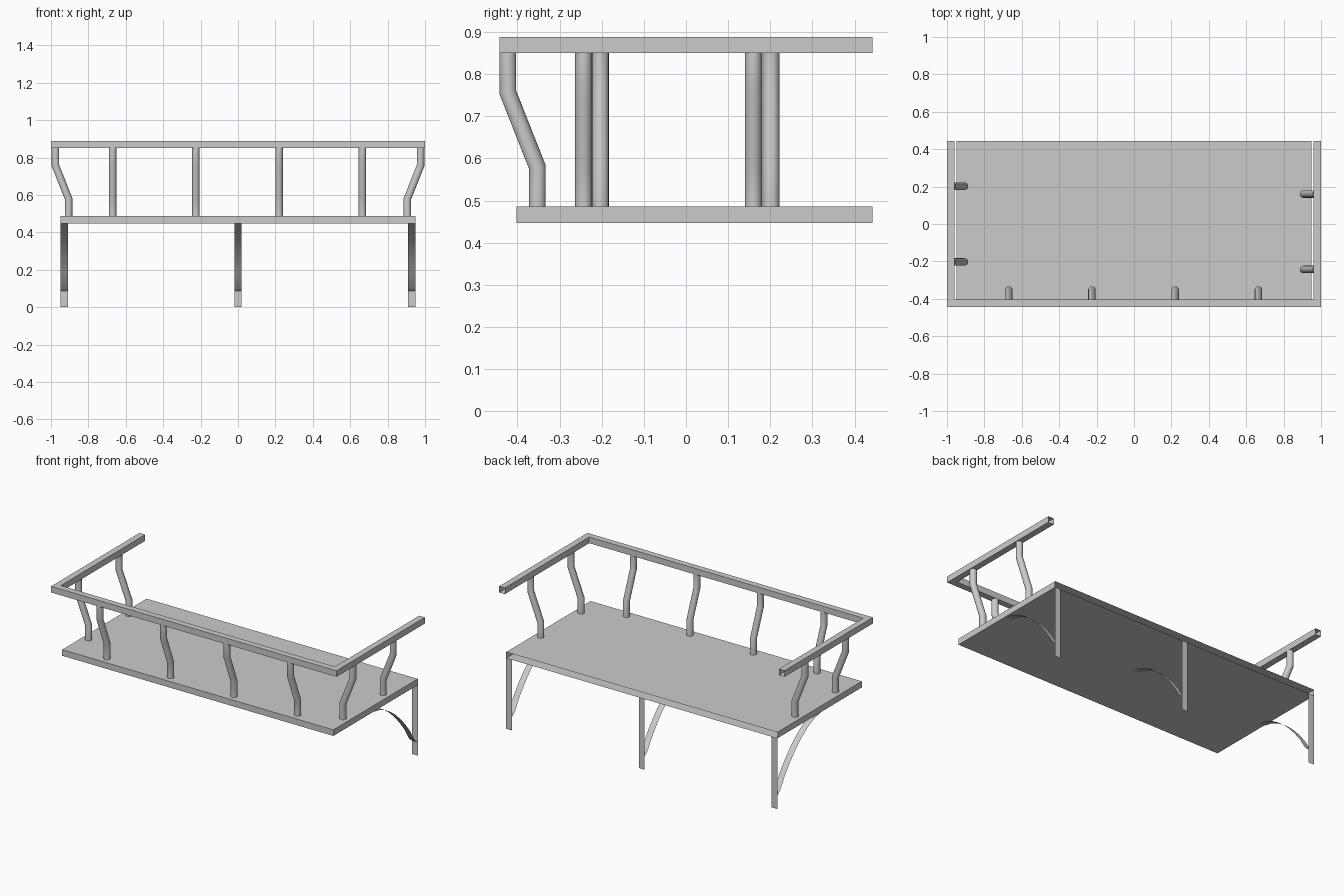
import bpy, bmesh, math
from mathutils import Vector

if "Cube" in bpy.data.objects:
    bpy.data.objects.remove(bpy.data.objects["Cube"])

BACK = 0.4425      # wall plane; every part is open on this side
FLOOR_TOP, RAIL_LOW = 0.486, 0.85


def finish(name, bm, smooth=False, normals=True):
    if normals:
        bmesh.ops.recalc_face_normals(bm, faces=bm.faces)
    me = bpy.data.meshes.new(name)
    bm.to_mesh(me)
    bm.free()
    ob = bpy.data.objects.new(name, me)
    bpy.context.collection.objects.link(ob)
    if smooth:
        bpy.context.view_layer.objects.active = ob
        ob.select_set(True)
        bpy.ops.object.shade_smooth_by_angle(angle=math.radians(35))
        ob.select_set(False)
    return ob


def skin(bm, rings, closed):
    """Bridge successive rings of points with quads."""
    vs = [[bm.verts.new(p) for p in r] for r in rings]
    for a, b in zip(vs, vs[1:]):
        n = len(a)
        for i in range(n if closed else n - 1):
            j = (i + 1) % n
            bm.faces.new((a[i], a[j], b[j], b[i]))


# Floor slab: box without its back face
bm = bmesh.new()
bmesh.ops.create_cube(bm, size=1)
for v in bm.verts:
    v.co = (v.co.x * 1.9, 0.02 + v.co.y * 0.845, 0.4665 + v.co.z * 0.039)
bmesh.ops.recalc_face_normals(bm, faces=bm.faces)
back = [f for f in bm.faces if f.normal.y > 0.9]
bmesh.ops.delete(bm, geom=back, context='FACES_ONLY')
finish("floor_slab", bm, normals=False)

# Handrail: square tube swept in a mitred U, open at the wall
path = [(-1, BACK, 0), (-1, -BACK, 1), (1, -BACK, 1), (1, BACK, 0)]
rings = []
for x, y, corner in path:
    xi, yi = x - math.copysign(0.04, x), y + 0.04 * corner
    rings.append([(x, y, RAIL_LOW), (x, y, 0.889), (xi, yi, 0.889), (xi, yi, RAIL_LOW)])
bm = bmesh.new()
skin(bm, rings, True)
finish("handrail", bm)


# Balusters: round bars that kink outward halfway up
def baluster(name, base, out, sides=16, r=0.02):
    base, out = Vector(base), Vector(out)
    rings = []
    for off, z, tilt in ((0, FLOOR_TOP, 0), (0, 0.58, 1), (0.07, 0.757, 1), (0.07, RAIL_LOW, 0)):
        ring = []
        for i in range(sides):
            a = 2 * math.pi * i / sides
            d = Vector((math.cos(a), math.sin(a), 0)) * r
            c = base + out * off + d
            ring.append((c.x, c.y, z - 0.187 * tilt * d.dot(out)))
        rings.append(ring)
    bm = bmesh.new()
    skin(bm, rings, True)
    finish(name, bm, smooth=True)


for i, x in enumerate((-0.67, -0.225, 0.22, 0.665)):
    baluster(f"front_baluster_{i + 1}", (x, -0.353, 0), (0, -1, 0))
for side, s, ys in (("right", 1, (-0.243, 0.16)), ("left", -1, (-0.203, 0.202))):
    for i, y in enumerate(ys):
        baluster(f"{side}_baluster_{i + 1}", (s * 0.906, y, 0), (s, 0, 0))


# Wall brackets: thin flat strip against the wall and a curved brace strip
def strip(name, x, profile, smooth=False):
    bm = bmesh.new()
    skin(bm, [[(x + dx, y, z) for y, z in profile] for dx in (-0.02, 0.02)], False)
    finish(name, bm, smooth)


brace = [(BACK, 0.085), (0.415, 0.105), (0.365, 0.185), (0.32, 0.242), (0.27, 0.297),
         (0.22, 0.343), (0.17, 0.381), (0.12, 0.411), (0.065, 0.433), (0.0, 0.447)]
for i, x in enumerate((-0.93, 0, 0.93)):
    strip(f"wall_strip_{i + 1}", x, [(BACK, 0), (BACK, 0.447)])
    strip(f"curved_brace_{i + 1}", x, brace, True)
